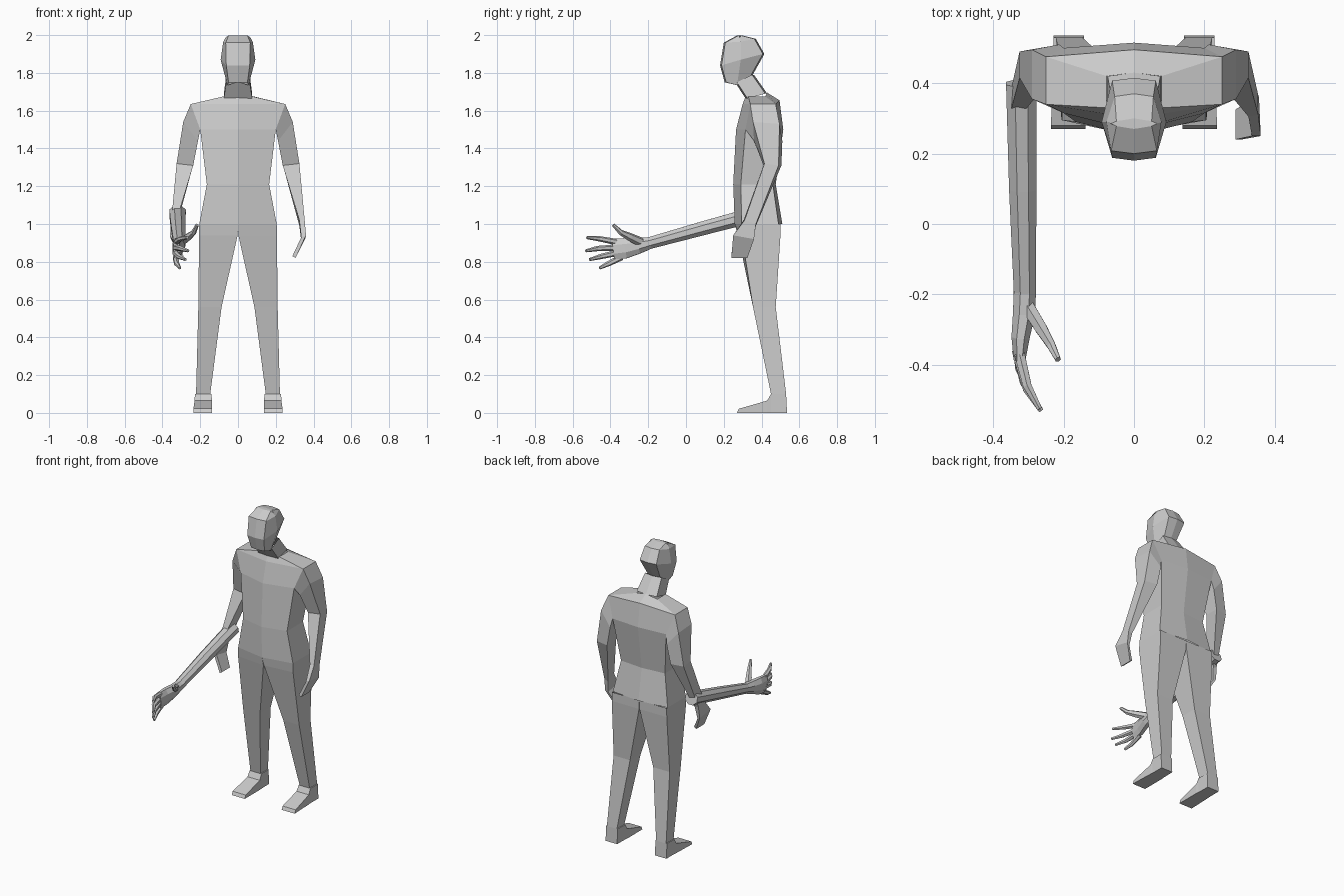
import bpy, bmesh
from mathutils import Vector
from math import cos, sin, tau


def loft(name, rings, cap_start=True, cap_end=True):
    """Skin a list of equal-sized closed rings into one flat-shaded mesh."""
    bm = bmesh.new()
    vs = [[bm.verts.new(p) for p in r] for r in rings]
    n = len(vs[0])
    for a, b in zip(vs, vs[1:]):
        for i in range(n):
            j = (i + 1) % n
            bm.faces.new((a[i], a[j], b[j], b[i]))
    if cap_start:
        bm.faces.new(vs[0][::-1])
    if cap_end:
        bm.faces.new(vs[-1])
    bmesh.ops.recalc_face_normals(bm, faces=bm.faces)
    me = bpy.data.meshes.new(name)
    bm.to_mesh(me)
    bm.free()
    ob = bpy.data.objects.new(name, me)
    bpy.context.collection.objects.link(ob)
    return ob


def symmetric(half):
    """Complete a half ring that starts and ends on x = 0."""
    return half + [(-x, y, z) for x, y, z in half[-2:0:-1]]


def tube(name, path, sides=6, cap_start=True):
    """Tube along (x, y, z, side radius, up radius) stations."""
    pts = [Vector(p[:3]) for p in path]
    rings = []
    for i, p in enumerate(path):
        t = (pts[min(i + 1, len(pts) - 1)] - pts[max(i - 1, 0)]).normalized()
        side = t.cross(Vector((0, 0, 1))).normalized()
        up = side.cross(t)
        rings.append([pts[i] + side * p[3] * cos(tau * (k + .5) / sides)
                      + up * p[4] * sin(tau * (k + .5) / sides) for k in range(sides)])
    return loft(name, rings, cap_start)


# Torso: z, half width, front centre y, front side y, back side y, back centre y
torso = [(1.0, .205, .258, .295, .49, .51),
         (1.21, .165, .25, .29, .46, .475),
         (1.5, .20, .265, .315, .50, .515),
         (1.635, .25, .30, .34, .475, .495),
         (1.675, .078, .315, .33, .42, .43)]
loft("torso", [symmetric([(0, f, z), (w, sf, z), (w, sb, z), (0, b, z + (.02 if z > 1.6 else 0))])
               for z, w, f, sf, sb, b in torso], False, False)

# Neck
loft("neck", [symmetric([(0, f, zf), (w, f + .01, zf), (w, b - .01, zb), (0, b, zb)])
              for w, f, zf, b, zb in [(.075, .315, 1.665, .43, 1.69),
                                      (.062, .26, 1.75, .36, 1.79)]], False, False)

# Head: front, middle and back half widths, then (y, z) of front, middle and back
head = [(.05, .056, .045, (.205, 1.75), (.27, 1.735), (.345, 1.775)),
        (.062, .092, .062, (.18, 1.84), (.29, 1.87), (.415, 1.90)),
        (.065, .078, .055, (.20, 1.96), (.29, 1.965), (.37, 1.98)),
        (.05, .066, .05, (.27, 1.998), (.285, 1.987), (.30, 1.998))]
loft("head", [symmetric([(0, *f), (wf, f[0] + .008, f[1]), (wm, *m),
                         (wb, b[0] - .008, b[1]), (0, *b)])
              for wf, wm, wb, f, m, b in head])

# Hanging arms: outer front, outer back, inner back, inner front
arm = [[(.25, .34, 1.635), (.25, .475, 1.635), (.20, .50, 1.5), (.20, .315, 1.5)],
       [(.29, .355, 1.54), (.29, .495, 1.53), (.212, .51, 1.44), (.212, .36, 1.44)],
       [(.325, .415, 1.32), (.325, .49, 1.31), (.238, .505, 1.31), (.237, .41, 1.31)],
       [(.353, .31, 1.02), (.352, .37, 1.0), (.325, .37, .99), (.325, .305, 1.02)],
       [(.36, .25, .94), (.355, .36, .92), (.335, .355, .91), (.335, .25, .93)],
       [(.305, .24, .82), (.305, .325, .82), (.288, .325, .83), (.288, .24, .83)]]

# Legs: z, outer x, inner x, outer front y, inner front y, back y
leg = [(1.0, .205, 0, .295, .258, .50),
       (.94, .206, .002, .295, .275, .50),
       (.56, .21, .087, .355, .36, .475),
       (.10, .222, .147, .45, .45, .53)]

# Feet: top y, top z, floor y, inner x, outer x from heel to toe
foot = [(.53, .10, .535, .142, .228), (.45, .10, .45, .14, .228),
        (.43, .065, .43, .138, .23), (.28, .022, .27, .138, .236)]

for side, s in (("left", 1), ("right", -1)):
    loft(side + "_arm", [[(s * x, y, z) for x, y, z in r] for r in arm], False)
    loft(side + "_leg", [[(s * o, fo, z), (s * o, b, z), (s * i, b, z), (s * i, fi, z)]
                         for z, o, i, fo, fi, b in leg], False, False)
    loft(side + "_foot", [[(s * i, yt, zt), (s * o, yt, zt), (s * o, yb, 0), (s * i, yb, 0)]
                          for yt, zt, yb, i, o in foot])

# Reaching forearm running into the palm
tube("reaching_forearm", [(-.32, .40, 1.06, .047, .044),
                          (-.316, .10, .98, .042, .040),
                          (-.31, -.19, .90, .034, .034),
                          (-.312, -.25, .885, .034, .045),
                          (-.322, -.32, .872, .028, .058),
                          (-.325, -.385, .865, .018, .060)], 8)

# Fingers: knuckle, middle joint, tip
fingers = {"index": [(-.325, -.37, .905), (-.303, -.46, .922), (-.268, -.525, .928)],
           "middle": [(-.330, -.37, .875), (-.303, -.47, .870), (-.264, -.53, .858)],
           "ring": [(-.332, -.36, .848), (-.312, -.45, .828), (-.278, -.51, .812)],
           "little": [(-.330, -.34, .825), (-.325, -.41, .79), (-.308, -.458, .767)]}
for name, path in fingers.items():
    tube(name + "_finger", [(*p, r, r) for p, r in zip(path, (.017, .014, .008))], 6, False)

# Thumb
tube("thumb", [(-.305, -.23, .90, .022, .026), (-.265, -.295, .93, .02, .022),
               (-.235, -.345, .955, .014, .015), (-.216, -.385, .995, .009, .009)], 6, False)
